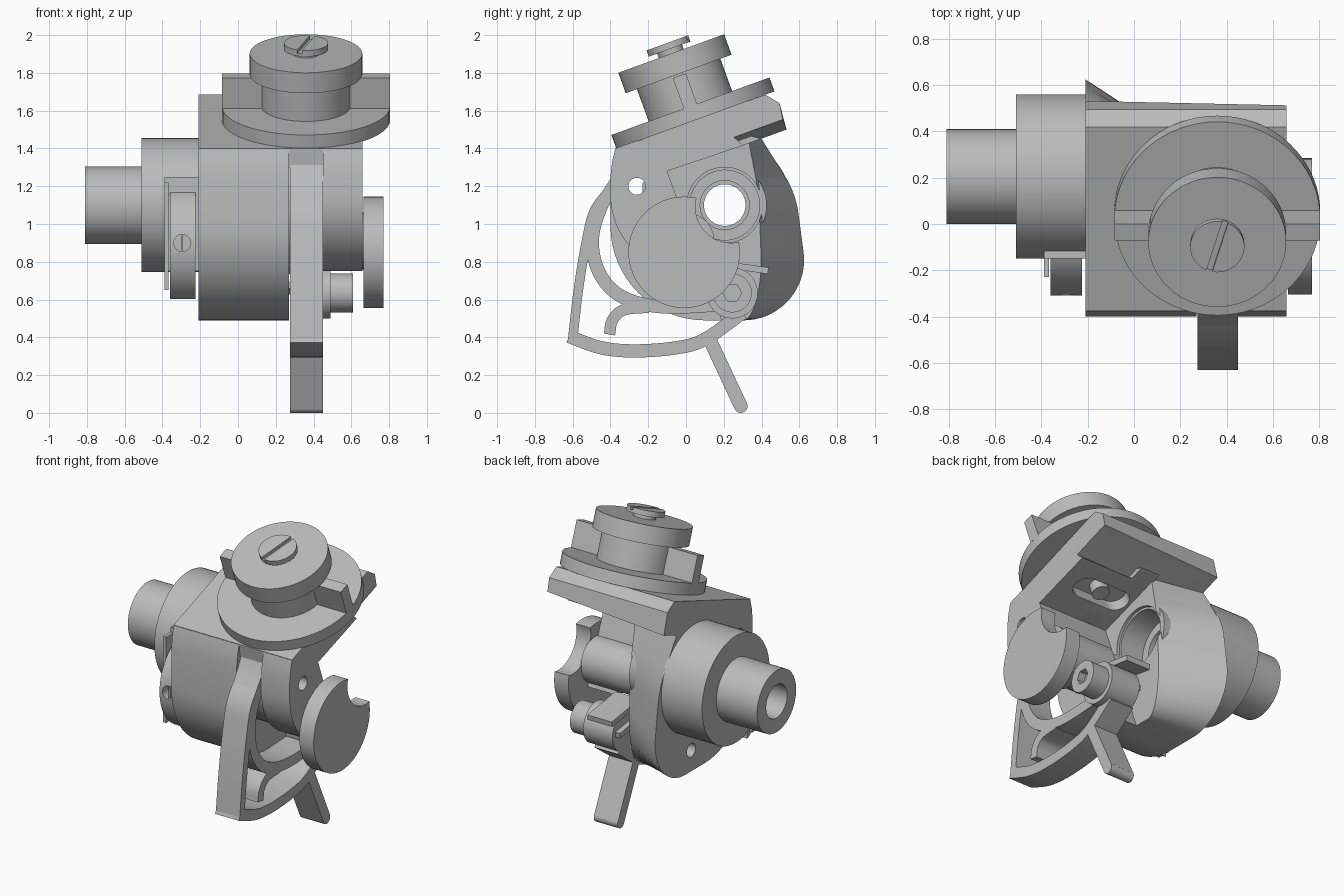
import bpy, bmesh, math
from mathutils import Matrix, Vector
from mathutils.geometry import convex_hull_2d

cube = bpy.data.objects.get("Cube")
if cube:
    bpy.data.objects.remove(cube, do_unlink=True)

grey = bpy.data.materials.new("machined_grey")
grey.use_nodes = True
grey.diffuse_color = (0.5, 0.5, 0.5, 1)
grey.node_tree.nodes["Principled BSDF"].inputs["Base Color"].default_value = (0.5, 0.5, 0.5, 1)
parts = []


def finish(name, bm):
    bmesh.ops.recalc_face_normals(bm, faces=bm.faces[:])
    mesh = bpy.data.meshes.new(name)
    bm.to_mesh(mesh)
    bm.free()
    mesh.materials.append(grey)
    ob = bpy.data.objects.new(name, mesh)
    bpy.context.collection.objects.link(ob)
    parts.append(ob)
    return ob


def prism(name, pts, x0, x1):
    """Extrude a (y, z) outline along x."""
    bm = bmesh.new()
    f = bm.faces.new([bm.verts.new((x0, y, z)) for y, z in pts])
    new = bmesh.ops.extrude_face_region(bm, geom=[f])["geom"]
    bmesh.ops.translate(bm, vec=(x1 - x0, 0, 0),
                        verts=[v for v in new if isinstance(v, bmesh.types.BMVert)])
    return finish(name, bm)


def circle(y, z, r, a0=0, a1=360, n=64):
    steps = n if a1 - a0 == 360 else n + 1
    angles = [math.radians(a0 + (a1 - a0) * i / n) for i in range(steps)]
    return [(y + r * math.cos(a), z + r * math.sin(a)) for a in angles]


def rod(name, y, z, r, x0, x1, n=64):
    return prism(name, circle(y, z, r, n=n), x0, x1)


def box(name, x, y, z, matrix=None):
    bm = bmesh.new()
    bmesh.ops.create_cube(bm, size=1)
    for v in bm.verts:
        v.co = [a[0] + (c + 0.5) * (a[1] - a[0]) for a, c in zip((x, y, z), v.co)]
    if matrix:
        bm.transform(matrix)
    return finish(name, bm)


def cylinder(name, r, t0, t1, frame, n=72):
    """Cylinder along the local z of a frame."""
    bm = bmesh.new()
    bmesh.ops.create_cone(bm, cap_ends=True, segments=n, radius1=r, radius2=r, depth=t1 - t0,
                          matrix=frame @ Matrix.Translation((0, 0, (t0 + t1) / 2)))
    return finish(name, bm)


def cut(ob, *cutters):
    """Subtract the cutters from a part and remove them."""
    for c in cutters:
        mod = ob.modifiers.new("cut", 'BOOLEAN')
        mod.operation, mod.solver, mod.object = 'DIFFERENCE', 'EXACT', c
    dg = bpy.context.evaluated_depsgraph_get()
    ob.data = bpy.data.meshes.new_from_object(ob.evaluated_get(dg))
    ob.modifiers.clear()
    for c in cutters:
        parts.remove(c)
        bpy.data.objects.remove(c, do_unlink=True)
    return ob


def ribbon(name, pts, width, x0, x1, n=8):
    """Strip of constant width along a smooth (y, z) path, extruded along x."""
    p = [Vector(q) for q in pts]
    p = [2 * p[0] - p[1]] + p + [2 * p[-1] - p[-2]]
    path = []
    for a, b, c, d in zip(p, p[1:], p[2:], p[3:]):
        for i in range(n):
            t = i / n
            path.append(0.5 * (2 * b + (c - a) * t + (2 * a - 5 * b + 4 * c - d) * t * t
                               + (3 * b - a - 3 * c + d) * t ** 3))
    path.append(p[-2])
    left, right = [], []
    for i, q in enumerate(path):
        d = (path[min(i + 1, len(path) - 1)] - path[max(i - 1, 0)]).normalized()
        side = Vector((-d.y, d.x)) * width / 2
        left.append(q + side)
        right.append(q - side)
    return prism(name, [tuple(q) for q in left + right[::-1]], x0, x1)


# Spindle and graduated collar on the cross axis
AY, AZ = 0.205, 1.1
for name, r, x0, x1 in (("spindle", 0.205, -0.81, -0.5), ("collar", 0.355, -0.51, -0.2)):
    cut(rod(name, AY, AZ, r, x0, x1), rod("bore", AY, AZ, 0.11, x0 - 0.1, x1 + 0.1))
cut(rod("bore_ring", AY, AZ, 0.222, -0.1, 0.12), rod("bore", AY, AZ, 0.185, -0.2, 0.2))

# Tilted frame of the turret: origin on the top face of the plate
tilt = Matrix.Translation((0.36, 0.05, 1.55)) @ Matrix.Rotation(math.radians(20), 4, 'X')


# Housing: side wall, front shell, lever core and end ring
def housing_outline(pts):
    """Convex outline trimmed to stay under the tilted plate."""
    pts = [(y, min(z, 1.532 + 0.364 * y)) for y, z in pts]
    return [pts[i] for i in convex_hull_2d(pts)]


ring = circle(0, 1.15, 0.4) + [(-0.375, 1.4), (-0.391, 1.33), (-0.4, 1.25)]
hull = housing_outline(ring + circle(0.1, 0.99, 0.5) + circle(0.305, 0.81, 0.32) + [(0.4, 1.45)])
ring_hull = housing_outline(ring + [(0.3, 1.42)])
core_hull = housing_outline(circle(0, 1.15, 0.37) + [(0.3, 1.42)])


def pocket():
    return prism("pocket", [(-0.1, 1.28), (0.257, 1.40), (0.75, 1.58), (0.9, 0.3), (0.26, 0.3)], 0, 0.8)


def pin_hole():
    return rod("pin_hole", -0.26, 1.2, 0.045, -0.4, 0.8, 24)


def oval_slot():
    ends = [cylinder("slot_end", 0.08, -0.4, -0.13, tilt @ Matrix.Translation((x, 0, 0)), 32)
            for x in (-0.12, 0.12)]
    return [box("slot", (-0.12, 0.12), (-0.08, 0.08), (-0.4, -0.13), tilt)] + ends


wall = prism("side_wall", hull, -0.21, 0.14)
for v in wall.data.vertices:
    if v.co.x > 0 and v.co.y > 0.3:
        v.co.y -= 0.7 * (v.co.y - 0.3)
cut(wall, rod("bore", AY, AZ, 0.13, -0.4, 0.3), rod("counterbore", AY, AZ, 0.2, -0.05, 0.3),
    pin_hole(), rod("screw_hole", 0.245, 0.63, 0.045, -0.4, 0.0, 24))
cut(prism("front_shell", hull, 0.13, 0.27), pocket(), pin_hole(), *oval_slot())
cut(prism("lever_core", core_hull, 0.26, 0.46), pocket(), pin_hole(), *oval_slot())
cut(prism("end_ring", ring_hull, 0.45, 0.66), pocket(), pin_hole(), *oval_slot())

# Plate, thinner towards the free end of its overhang
plate = prism("tilted_plate", [(-0.375, 1.40), (0.42, 1.685), (0.495, 1.64), (0.532, 1.50),
                               (0.257, 1.40), (-0.1, 1.28), (-0.36, 1.3)], -0.21, 0.66)
for v in plate.data.vertices:
    if v.co.x > 0 and v.co.y > 0.2 and v.co.z < 1.52:
        v.co.y -= 0.019
        v.co.z += 0.053
cut(plate, *oval_slot())
cylinder("plate_screw", 0.055, -0.2, -0.1, tilt)

# Turret: flange, neck, knob and screw
cylinder("flange", 0.445, 0, 0.078, tilt)
cylinder("neck", 0.235, 0.07, 0.27, tilt)
cylinder("knob", 0.298, 0.26, 0.375, tilt)
cylinder("screw_shank", 0.07, 0.37, 0.41, tilt)
turn = tilt @ Matrix.Rotation(math.radians(-17), 4, 'Z')
cut(cylinder("screw_head", 0.117, 0.4, 0.435, tilt),
    box("slot", (-0.013, 0.013), (-0.2, 0.2), (0.415, 0.5), turn))
for name, s in (("left_key", 1), ("right_key", -1)):
    box(name, sorted((0.2 * s, 0.445 * s)), (-0.037, 0.037), (0.07, 0.25), tilt)

# Sector lever: rim, ring, hook, tail and hub
X0, X1 = 0.275, 0.45
ribbon("lever_ring", [(-0.31, 1.34), (-0.365, 1.23), (-0.45, 1.09), (-0.495, 0.93), (-0.475, 0.78),
                      (-0.4, 0.66), (-0.28, 0.59), (-0.1, 0.56), (0.15, 0.57)], 0.07, X0, X1)
ribbon("lever_side", [(-0.37, 1.22), (-0.48, 1.08), (-0.525, 0.92), (-0.57, 0.65), (-0.602, 0.37)],
       0.05, X0, X1)
ribbon("lever_rim", [(-0.62, 0.405), (-0.45, 0.345), (-0.27, 0.328), (-0.05, 0.345), (0.1, 0.39),
                     (0.3, 0.53)], 0.07, X0, X1)
ribbon("lever_hook", [(-0.405, 0.415), (-0.39, 0.49), (-0.33, 0.545), (-0.2, 0.56)], 0.06, X0, X1)
ribbon("lever_tail", [(0.12, 0.4), (0.29, 0.036)], 0.072, X0, X1)
rod("tail_tip", 0.29, 0.036, 0.036, X0, X1, 24)
rod("lever_hub", 0.245, 0.635, 0.135, X0, X1)

# Pivot screw with a hexagonal socket
rod("pivot_washer", 0.245, 0.635, 0.135, 0.44, 0.49)
cut(rod("pivot_screw", 0.245, 0.635, 0.103, 0.48, 0.61), rod("socket", 0.245, 0.635, 0.05, 0.56, 0.7, 6))
tab_tilt = Matrix.Translation((0, 0.19, 0.805)) @ Matrix.Rotation(math.radians(-8), 4, 'X')
for name, z, reach in (("upper_fork_tab", 0, 0.25), ("lower_fork_tab", -0.12, 0.18)):
    box(name, (0.24, 0.42), (-0.05, reach), (z - 0.035, z), tab_tilt)

# End disc with a scalloped edge, on a shaft that clears the bore
cut(rod("end_disc", -0.01, 0.85, 0.295, 0.665, 0.77), rod("scallop", 0.24, 1.09, 0.19, 0.6, 0.9))
cut(rod("disc_shaft", 0, 0.91, 0.15, 0.12, 0.67), rod("clearance", AY, AZ, 0.2, 0.0, 0.28))

# Clamp block beside the collar, with a slotted cross screw
clamp = Matrix.Translation((-0.295, -0.25, 0.9)) @ Matrix.Rotation(math.pi / 2, 4, 'X')
cut(prism("clamp_block", circle(0.009, 0.89, 0.319, 116, 244, 40), -0.36, -0.225),
    cylinder("clamp_hole", 0.045, 0, 0.1, clamp, 24))
box("clamp_screw", (-0.3, -0.29), (-0.3, -0.25), (0.86, 0.94))
box("clamp_plate", (-0.39, -0.2), (-0.15, -0.11), (0.75, 1.25))
box("clamp_tab", (-0.39, -0.368), (-0.23, -0.14), (0.65, 1.22))

# Smooth the round faces, keep the edges sharp
bpy.ops.object.select_all(action='DESELECT')
for ob in parts:
    ob.select_set(True)
bpy.context.view_layer.objects.active = parts[0]
bpy.ops.object.shade_smooth_by_angle(angle=math.radians(30))
